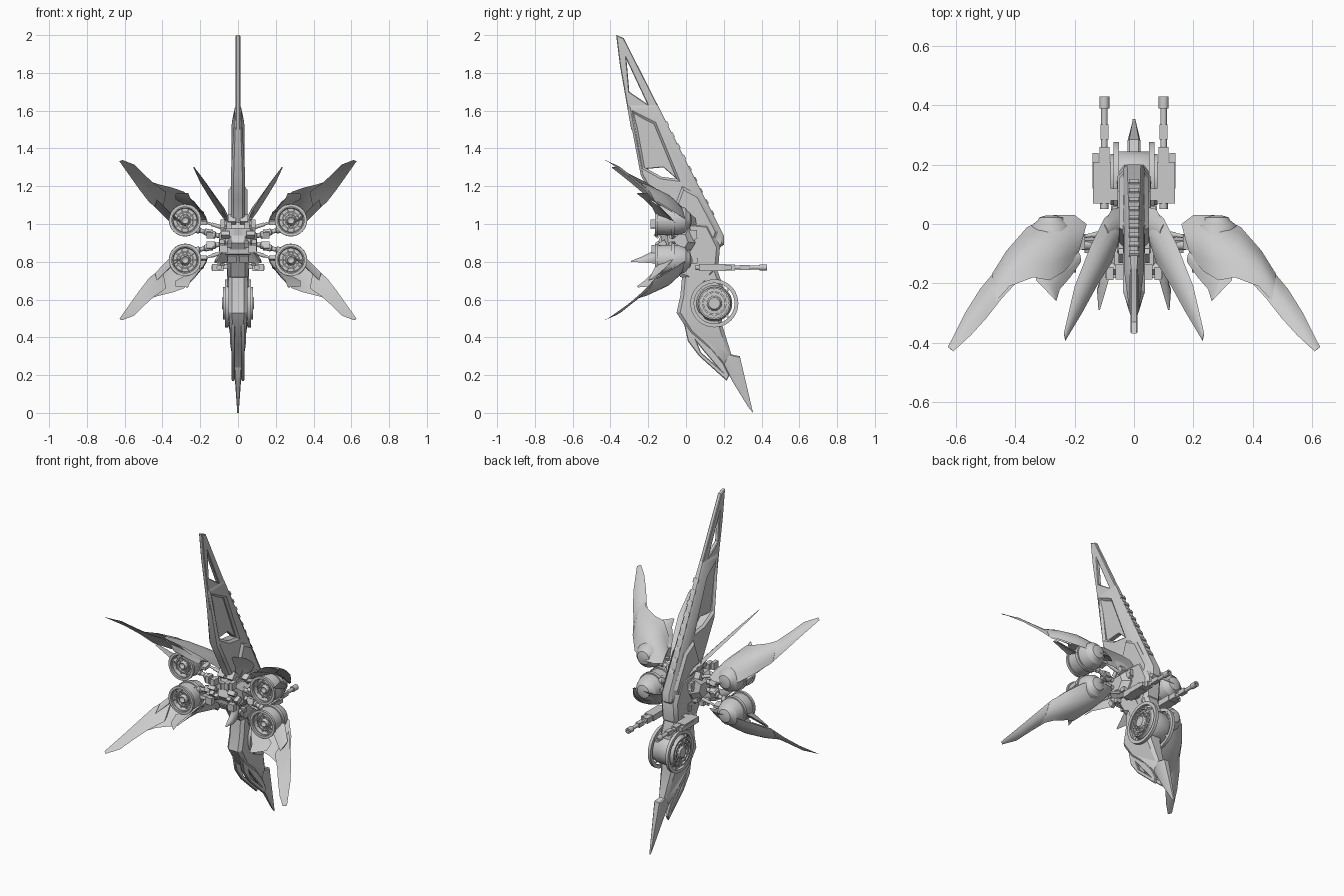
import bpy, bmesh, random
from math import sin, cos, pi, radians
from mathutils import Vector, Matrix

if "Cube" in bpy.data.objects:
    bpy.data.objects.remove(bpy.data.objects["Cube"])

random.seed(4)
pivot = bpy.data.objects.new("mirror_centre", None)
pivot.location = (0, 0, 0.915)
pivot.hide_render = True
bpy.context.collection.objects.link(pivot)


def finish(name, bm, mirror=""):
    bmesh.ops.recalc_face_normals(bm, faces=bm.faces)
    me = bpy.data.meshes.new(name)
    bm.to_mesh(me)
    bm.free()
    ob = bpy.data.objects.new(name, me)
    bpy.context.collection.objects.link(ob)
    if mirror:
        m = ob.modifiers.new("mirror", 'MIRROR')
        m.mirror_object = pivot
        m.use_axis = ["x" in mirror, False, "z" in mirror]
        m.use_mirror_merge = False
    return ob


def plate(name, outlines, w, x=0, bevel=0.006, taper=None, mirror=""):
    """Side-view outline (y, z), with optional holes, extruded along x."""
    cu = bpy.data.curves.new(name, 'CURVE')
    cu.dimensions, cu.fill_mode = '2D', 'BOTH'
    cu.extrude, cu.bevel_depth, cu.offset, cu.bevel_resolution = w - bevel, bevel, -bevel, 0
    for pts in outlines:
        sp = cu.splines.new('POLY')
        sp.points.add(len(pts) - 1)
        sp.use_cyclic_u = True
        for p, (y, z) in zip(sp.points, pts):
            p.co = (y, z, 0, 1)
    tmp = bpy.data.objects.new("tmp", cu)
    bpy.context.collection.objects.link(tmp)
    me = bpy.data.meshes.new_from_object(tmp.evaluated_get(bpy.context.evaluated_depsgraph_get()))
    bm = bmesh.new()
    bm.from_mesh(me)
    bpy.data.objects.remove(tmp)
    bmesh.ops.remove_doubles(bm, verts=bm.verts, dist=1e-5)
    for v in bm.verts:
        y, z, t = v.co
        v.co = (x + t * (taper(y, z) if taper else 1), y, z)
    return finish(name, bm, mirror)


def lathe(name, profile, centre, axis, n=32, mirror=""):
    """Profile of (radius, distance along axis) spun round an axis."""
    rot = Vector((0, 0, 1)).rotation_difference(Vector(axis)).to_matrix()
    bm = bmesh.new()
    rings = [[bm.verts.new(Vector(centre) + rot @ Vector((r * cos(2 * pi * i / n), r * sin(2 * pi * i / n), t)))
              for i in range(n)] for r, t in profile]
    for a, b in zip(rings, rings[1:]):
        for i in range(n):
            bm.faces.new((a[i], a[(i + 1) % n], b[(i + 1) % n], b[i]))
    bmesh.ops.remove_doubles(bm, verts=bm.verts, dist=1e-5)
    return finish(name, bm, mirror)


def ring(name, r0, r1, h, centre, axis, mirror=""):
    lathe(name, [(r0, -h), (r1, -h), (r1, h), (r0, h), (r0, -h)], centre, axis, 40, mirror)


def shell(name, sections, mirror, n=5):
    """Blade lofted through (leading point, trailing point, bulge) sections."""
    bm, loops = bmesh.new(), []
    span = Vector(sections[-1][0]) - Vector(sections[0][0])
    for L, T, b in sections:
        L, T = Vector(L), Vector(T)
        nor = (T - L).cross(span).normalized()
        arc = lambda k, s: L.lerp(T, k / n) + nor * b * s * sin(pi * k / n)
        pts = [arc(k, 1) for k in range(n + 1)] + [arc(k, 0.1) for k in range(n - 1, 0, -1)]
        loops.append([bm.verts.new(p) for p in pts])
    for a, b in zip(loops, loops[1:]):
        for i in range(len(a)):
            j = (i + 1) % len(a)
            bm.faces.new((a[i], a[j], b[j], b[i]))
    bm.faces.new(loops[0])
    bm.faces.new(loops[-1])
    return finish(name, bm, mirror)


def boxes(name, items, mirror=""):
    """Several (centre, size, tilt about x) blocks in one object."""
    bm = bmesh.new()
    for c, s, a in items:
        bmesh.ops.create_cube(bm, size=1, matrix=Matrix.Translation(c) @ Matrix.Rotation(radians(a), 4, 'X')
                              @ Matrix.Diagonal((*s, 1)))
    return finish(name, bm, mirror)


def rod(name, a, b, r, mirror=""):
    d = Vector(b) - Vector(a)
    l = d.length
    lathe(name, [(0, 0), (r, 0), (r, l * .35), (r * .65, l * .4), (r * .65, l * .6), (r, l * .65), (r, l), (0, l)],
          a, d.normalized(), 12, mirror)


# tall dorsal fin: thin tip blade, thick lower frame, recessed panel
plate("fin_tip", [[(-.37, 2), (-.33, 1.985), (-.14, 1.61), (-.12, 1.5), (-.29, 1.5), (-.35, 1.84)],
                  [(-.315, 1.87), (-.205, 1.635), (-.3, 1.7)]], .012, bevel=.004)
plate("fin_frame", [[(-.31, 1.63), (-.15, 1.63), (.2, .94), (.2, .89), (.13, .84), (-.06, .84), (-.1, 1),
                     (-.17, 1.13), (-.24, 1.26)],
                    [(-.27, 1.58), (-.17, 1.53), (-.05, 1.24), (-.13, 1.25), (-.22, 1.3)]],
      .033, bevel=.012, taper=lambda y, z: .5 if z > 1.57 else 1.1 if z < 1.3 else 1)
plate("fin_panel", [[(-.28, 1.59), (-.16, 1.54), (-.04, 1.23), (-.12, 1.3), (-.23, 1.29)]], .014, bevel=.003)
plate("fin_side_armour", [[(-.02, 1.2), (.07, 1.15), (.17, .96), (.15, .9), (.02, .88), (-.08, 1.04)]], .05, bevel=.014)
boxes("fin_ribs", [((0, y, .94 + (.2 - y) * 1.97), (.035, .012, .025), 27)
                   for y in [.14 - .03 * i for i in range(9)]])

# middle core block and small machinery
plate("core_body", [[(-.1, 1.02), (.12, 1), (.18, .88), (.17, .76), (.1, .68), (-.03, .72), (-.09, .82), (-.15, .9)]],
      .055, bevel=.018)
plate("core_shoulder", [[(-.14, .98), (.02, .98), (.05, .9), (.0, .82), (-.12, .84)]], .1, bevel=.035)
boxes("core_machinery", [((random.uniform(.03, .085), random.uniform(-.17, .06), random.uniform(.8, 1.03)),
                          [random.uniform(.02, .05) for _ in range(3)], random.choice((0, 30, -40)))
                         for _ in range(28)], "x")

# lower hull, turbine and pointed tail
plate("lower_hull", [[(-.02, .73), (.15, .8), (.2, .66), (.19, .47), (.24, .31), (.2, .24), (.09, .36), (.02, .42),
                      (-.05, .53), (-.03, .62)]],
      .05, bevel=.018, taper=lambda y, z: .55 if z < .32 else .85 if z < .44 else 1)
plate("lower_side_rail", [[(-.01, .47), (.06, .5), (.12, .36), (.2, .26), (.23, .2), (.215, .17), (.07, .3), (.01, .38)],
                          [(.06, .37), (.1, .32), (.16, .25), (.08, .32)]],
      .01, x=.026, bevel=.004, taper=lambda y, z: .9, mirror="x")
plate("tail_blade", [[(.355, 0), (.285, .3), (.24, .31), (.18, .45), (.15, .4), (.2, .25), (.25, .16), (.33, .03)]],
      .022, bevel=.006, taper=lambda y, z: max(.25, min(1, z * 4)))
T = (0, .15, .58)
lathe("side_turbine", [(0, -.085), (.03, -.085), (.04, -.07), (.085, -.066), (.095, -.05), (.095, .05), (.085, .066),
                       (.04, .07), (.03, .085), (0, .085)], T, (1, 0, 0), 36)
for i, (r0, r1, x) in enumerate([(.107, .127, .06), (.055, .064, .07), (.078, .086, .07)]):
    ring(f"turbine_ring_{i}", r0, r1, .009, (x, .15, .58), (1, 0, 0), "x")
boxes("turbine_vanes", [((.068, .15 + .06 * cos(a), .58 + .06 * sin(a)), (.014, .05, .008), a * 57.3)
                        for a in [i * pi / 6 for i in range(12)]]
      + [((.055, .15 + .1 * cos(a), .58 + .1 * sin(a)), (.01, .025, .012), a * 57.3)
         for a in (pi / 4, 3 * pi / 4, 5 * pi / 4, 7 * pi / 4)], "x")
boxes("hull_plates", [((.045, random.uniform(.0, .15), random.uniform(.5, .75)),
                       (.025, random.uniform(.03, .07), random.uniform(.03, .06)), 25) for _ in range(8)], "x")

# twin guns
lathe("gun_barrel", [(0, .05), (.014, .05), (.014, .2), (.011, .22), (.011, .39), (.017, .39), (.017, .43), (.008, .43),
                     (.008, .4), (0, .4)], (.1, 0, .77), (0, 1, 0), 14, "x")
boxes("gun_housing", [((.108, .14, .77), (.06, .14, .036), 0), ((.1, .23, .77), (.034, .06, .032), 0),
                      ((.13, .18, .768), (.02, .12, .025), 0), ((.07, .1, .775), (.06, .04, .024), 0),
                      ((.1, .31, .77), (.027, .05, .027), 0)], "x")

# four engine pods with arms
P = (.28, 0, 1.02)
lathe("engine_pod", [(0, -.13), (.018, -.15), (.03, -.12), (.062, -.12), (.066, -.15), (.077, -.15), (.08, -.1),
                     (.078, -.04), (.066, -.005), (.045, .012), (.04, .022), (.02, .028), (0, .028)], P, (0, 1, 0), 32, "xz")
ring("pod_front_ring", .07, .085, .008, (.28, -.155, 1.02), (0, 1, 0), "xz")
ring("pod_inner_ring", .04, .047, .008, (.28, -.135, 1.02), (0, 1, 0), "xz")
ring("pod_band", .078, .086, .01, (.28, -.07, 1.02), (0, 1, 0), "xz")
bm = bmesh.new()
for i in range(10):
    a = i * pi / 5
    bmesh.ops.create_cube(bm, size=1, matrix=Matrix.Translation((.28, -.127, 1.02)) @ Matrix.Rotation(a, 4, 'Y')
                          @ Matrix.Translation((.045, 0, 0)) @ Matrix.Diagonal((.045, .012, .007, 1)))
finish("pod_vanes", bm, "xz")
rod("arm_inner", (.06, -.07, .935), (.155, -.07, .945), .02, "xz")
rod("arm_outer", (.14, -.07, .95), (.24, -.07, .975), .018, "xz")
rod("arm_strut", (.08, -.03, .98), (.24, -.05, 1.03), .01, "xz")
boxes("arm_joint", [((.15, -.07, .947), (.035, .045, .035), 20), ((.185, -.06, 1.01), (.04, .05, .02), 10)], "xz")

# four swept wings: curved cowl, edge blade, rear flap
shell("wing_cowl", [((.16, .0, 1.01), (.19, -.11, 1.06), .012), ((.2, .03, 1.01), (.235, -.16, 1.12), .03),
                    ((.27, .03, 1.01), (.285, -.19, 1.17), .04), ((.36, -.01, 1.03), (.34, -.18, 1.19), .038),
                    ((.43, -.09, 1.08), (.42, -.21, 1.21), .026), ((.48, -.17, 1.13), (.465, -.26, 1.225), .014)], "xz")
shell("wing_blade", [((.4, -.07, 1.06), (.38, -.18, 1.17), .02), ((.47, -.16, 1.115), (.445, -.25, 1.215), .018),
                     ((.52, -.22, 1.18), (.5, -.32, 1.265), .013), ((.57, -.3, 1.25), (.55, -.375, 1.315), .008),
                     ((.628, -.415, 1.332), (.61, -.43, 1.338), .002)], "xz")
shell("wing_flap", [((.2, -.08, 1.06), (.18, -.13, 1.05), .012), ((.33, -.14, 1.13), (.215, -.18, 1.09), .015),
                    ((.33, -.19, 1.16), (.25, -.22, 1.13), .012), ((.272, -.25, 1.165), (.262, -.26, 1.16), .003)], "xz")
shell("wing_under_panel", [((.27, -.03, .965), (.23, -.1, .95), .012), ((.36, -.06, 1.01), (.35, -.16, 1.05), .02),
                           ((.44, -.14, 1.09), (.43, -.2, 1.13), .01)], "xz")

# slim upper fins and short rear spikes beside the spine
shell("slim_fin", [((.055, .055, 1.0), (.05, -.05, 1.0), .02), ((.1, .02, 1.06), (.075, -.13, 1.07), .022),
                   ((.145, -.07, 1.13), (.12, -.2, 1.14), .017), ((.2, -.21, 1.22), (.175, -.3, 1.225), .01),
                   ((.237, -.37, 1.3), (.232, -.395, 1.3), .003)], "x")
shell("slim_fin_root", [((.03, .06, .97), (.03, -.08, .96), .025), ((.075, .05, 1.03), (.07, -.07, 1.03), .025),
                        ((.1, .0, 1.075), (.09, -.06, 1.08), .01)], "x")
shell("rear_spike", [((.04, -.06, .8), (.04, -.08, .88), .02), ((.1, -.15, .79), (.08, -.17, .86), .02),
                     ((.125, -.22, .795), (.1, -.24, .825), .01), ((.12, -.29, .8), (.115, -.29, .805), .002)], "x")

# smooth curved faces, keep hard edges
for ob in bpy.context.scene.objects:
    ob.select_set(ob.type == 'MESH')
    if ob.type == 'MESH':
        bpy.context.view_layer.objects.active = ob
bpy.ops.object.shade_smooth_by_angle(angle=radians(32))
